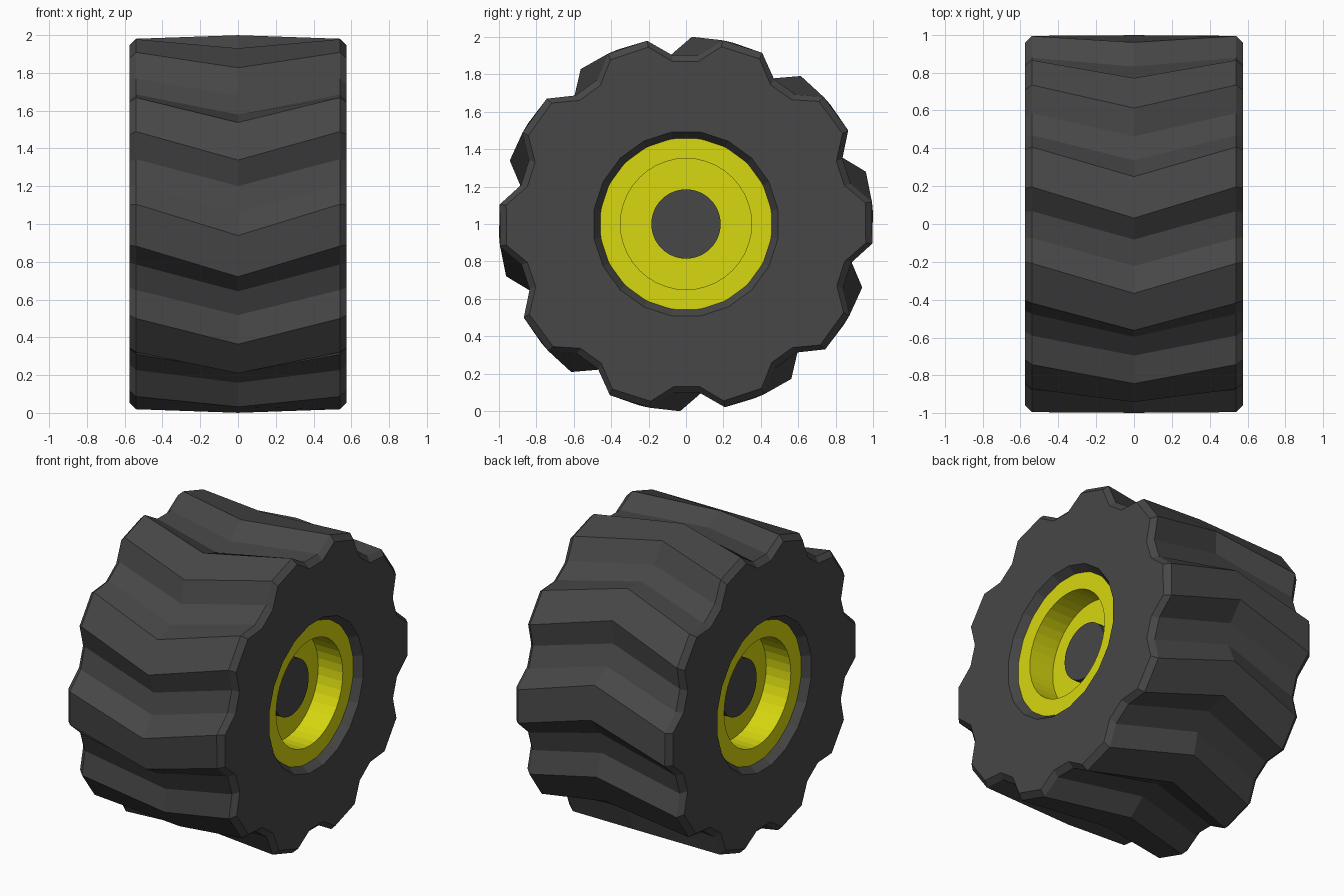
import bpy, bmesh, math

if "Cube" in bpy.data.objects:
    bpy.data.objects.remove(bpy.data.objects["Cube"])

CENTRE_Z = 1.0
LUGS = 10


def material(name, rgb):
    m = bpy.data.materials.new(name)
    m.diffuse_color = (*rgb, 1.0)
    m.use_nodes = True
    m.node_tree.nodes["Principled BSDF"].inputs["Base Color"].default_value = m.diffuse_color
    return m


rubber = material("dark_grey", (0.063, 0.063, 0.063))
yellow = material("yellow", (0.68, 0.68, 0.005))


def point(x, r, degrees):
    a = math.radians(degrees)
    return (x, r * math.cos(a), CENTRE_Z + r * math.sin(a))


def build(name, rings, mat, closed=False):
    """Skin a list of equal-length point rings; join the ends or cap them."""
    bm = bmesh.new()
    loops = [[bm.verts.new(p) for p in ring] for ring in rings]
    n = len(loops[0])
    pairs = list(zip(loops, loops[1:]))
    if closed:
        pairs.append((loops[-1], loops[0]))
    else:
        bm.faces.new(loops[0])
        bm.faces.new(loops[-1])
    for a, b in pairs:
        for i in range(n):
            j = (i + 1) % n
            bm.faces.new((a[i], a[j], b[j], b[i]))
    bmesh.ops.recalc_face_normals(bm, faces=bm.faces)
    mesh = bpy.data.meshes.new(name)
    bm.to_mesh(mesh)
    bm.free()
    mesh.materials.append(mat)
    obj = bpy.data.objects.new(name, mesh)
    bpy.context.collection.objects.link(obj)
    return obj


def tread_ring(x, shift, inset):
    """Toothed outline: each lug has two crest and two valley points."""
    lug = ((3.5, 1.0), (16.2, 1.0), (23.2, 0.905), (32.2, 0.905))
    return [point(x, r - inset, a + shift + k * 360 / LUGS)
            for k in range(LUGS) for a, r in lug]


def hole_ring(x, r):
    """Twenty-sided hole with an extra point on each side's middle."""
    return [point(x, r if i % 2 == 0 else r * math.cos(math.radians(9)), -9 + 9 * i)
            for i in range(4 * LUGS)]


def lathe(name, profile, mat, sides=40):
    rings = [[point(x, r, 360 * i / sides) for i in range(sides)] for x, r in profile]
    return build(name, rings, mat)


# Tyre: chevron tread, bevelled shoulders, flat walls, recessed hole
SWEEP = -9.5
build("tyre", [
    hole_ring(-0.515, 0.455),
    hole_ring(-0.575, 0.497),
    tread_ring(-0.575, SWEEP, 0.035),
    tread_ring(-0.54, SWEEP, 0.0),
    tread_ring(0.0, 0.0, 0.0),
    tread_ring(0.54, SWEEP, 0.0),
    tread_ring(0.575, SWEEP, 0.035),
    hole_ring(0.575, 0.497),
    hole_ring(0.515, 0.455),
], rubber, closed=True)

# Rim: flat outer lip with a deep dish on both sides
half = [(0.345, 0.175), (0.345, 0.35), (0.525, 0.35), (0.525, 0.46)]
lathe("rim", half + [(-x, r) for x, r in reversed(half)], yellow)

# Hub: axle stub showing in both dishes
lathe("hub", [(-0.39, 0.185), (0.39, 0.185)], rubber)
